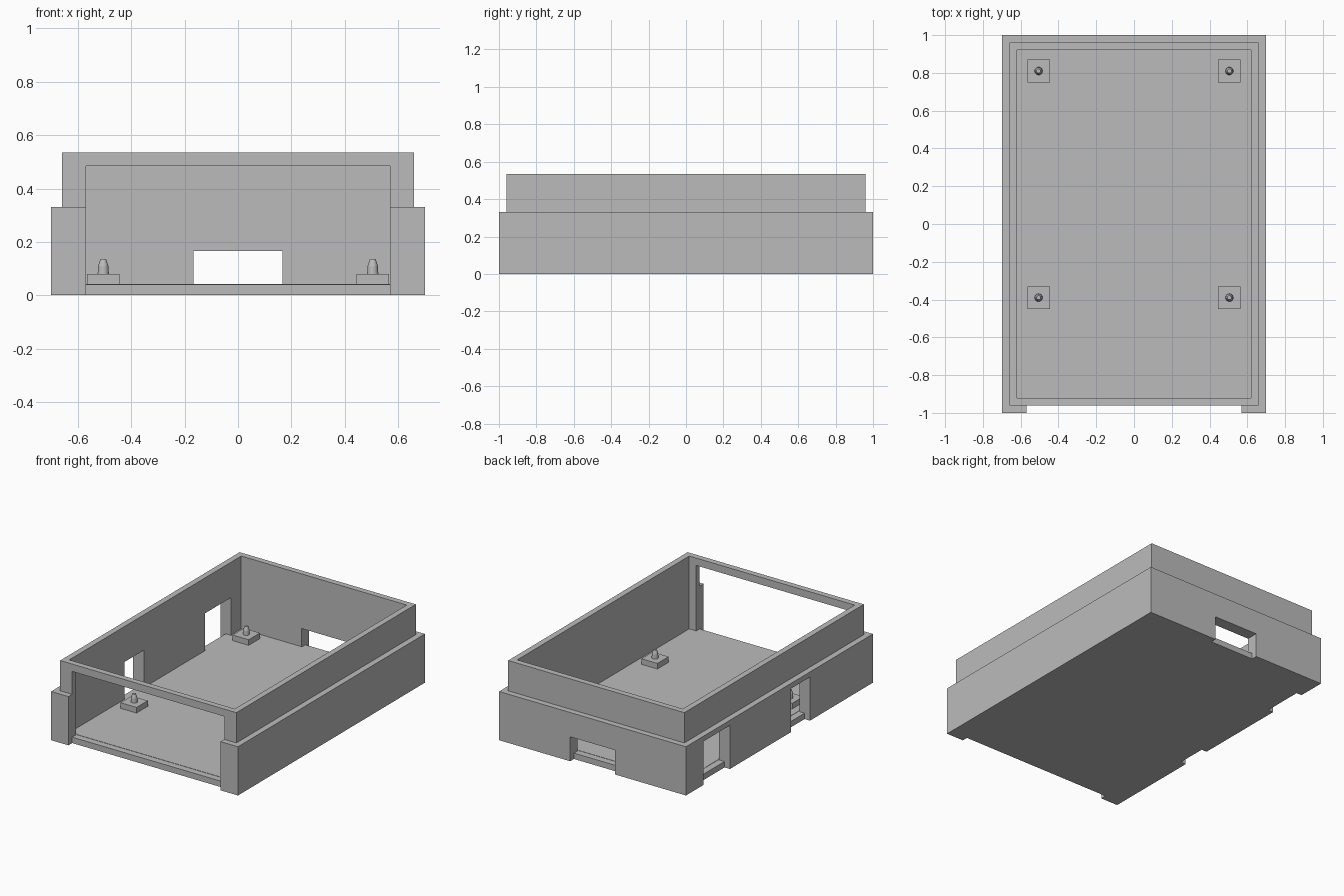
import bpy
import bmesh
from mathutils import Matrix, Vector

cube = bpy.data.objects.get("Cube")
if cube:
    bpy.data.objects.remove(cube, do_unlink=True)

grey = bpy.data.materials.new("plain_grey")
grey.use_nodes = True
colour = (0.5, 0.5, 0.5, 1)
grey.diffuse_color = colour
grey.node_tree.nodes["Principled BSDF"].inputs["Base Color"].default_value = colour

FLOOR = 0.04
SKIRT_X, SKIRT_Y, SKIRT_TOP = 0.70, 1.0, 0.33
LIP_X, LIP_Y, LIP_TOP = 0.66, 0.96, 0.535
IN_X, IN_Y = 0.62, 0.92


def make_object(name, bm):
    mesh = bpy.data.meshes.new(name)
    bm.to_mesh(mesh)
    bm.free()
    mesh.materials.append(grey)
    obj = bpy.data.objects.new(name, mesh)
    bpy.context.collection.objects.link(obj)
    return obj


def box(name, low, high):
    low, high = Vector(low), Vector(high)
    bm = bmesh.new()
    bmesh.ops.create_cube(bm, size=1, matrix=Matrix.Translation((low + high) / 2)
                          @ Matrix.Diagonal((high - low).to_4d()))
    return make_object(name, bm)


def combine(target, other, operation):
    mod = target.modifiers.new(operation.lower(), 'BOOLEAN')
    mod.operation, mod.solver, mod.object = operation, 'EXACT', other
    other.hide_render = True
    bpy.context.view_layer.objects.active = target
    bpy.ops.object.modifier_apply(modifier=mod.name)
    bpy.data.objects.remove(other, do_unlink=True)


# Stepped tray: wide skirt below, narrower lip above, hollow inside
tray = box("tray", (-SKIRT_X, -SKIRT_Y, 0), (SKIRT_X, SKIRT_Y, SKIRT_TOP))
combine(tray, box("lip", (-LIP_X, -LIP_Y, 0.01), (LIP_X, LIP_Y, LIP_TOP)), 'UNION')
combine(tray, box("cavity", (-IN_X, -IN_Y, FLOOR + 0.002), (IN_X, IN_Y, 1)), 'DIFFERENCE')


def opening(side, start, end, top):
    """Cut the skirt down to the ground and the inner wall down to the floor."""
    for skin, bottom in ((0.0, -0.1), (-0.045, FLOOR)):
        if side == "left_wall":
            low, high = (-1, start, bottom), (-LIP_X - skin, end, top)
        elif side == "front":
            low, high = (start, -1.2, bottom), (end, -LIP_Y - skin, top)
        else:
            low, high = (start, LIP_Y + skin, bottom), (end, 1.2, top)
        combine(tray, box("opening_cutter", low, high), 'DIFFERENCE')


# Large front opening, back slot and two ports in the -x wall
opening("front", -0.57, 0.57, 0.485)
opening("back", -0.167, 0.167, 0.165)
opening("left_wall", 0.53, 0.81, 0.295)
opening("left_wall", -0.327, -0.122, 0.295)

# Four mounting pads with tapered pegs
for y, row in ((-0.39, "front"), (0.81, "back")):
    for x, side in ((-0.505, "right"), (0.505, "left")):
        box(f"{row}_{side}_pad", (x - 0.06, y - 0.06, FLOOR), (x + 0.06, y + 0.06, 0.08))
        bm = bmesh.new()
        for r1, r2, z1, z2 in ((0.021, 0.019, 0.08, 0.11), (0.019, 0.011, 0.11, 0.135)):
            bmesh.ops.create_cone(bm, cap_ends=True, segments=24, radius1=r1, radius2=r2,
                                  depth=z2 - z1,
                                  matrix=Matrix.Translation((x, y, (z1 + z2) / 2)))
        peg = make_object(f"{row}_{side}_peg", bm)
        for poly in peg.data.polygons:
            poly.use_smooth = abs(poly.normal.z) < 0.9
